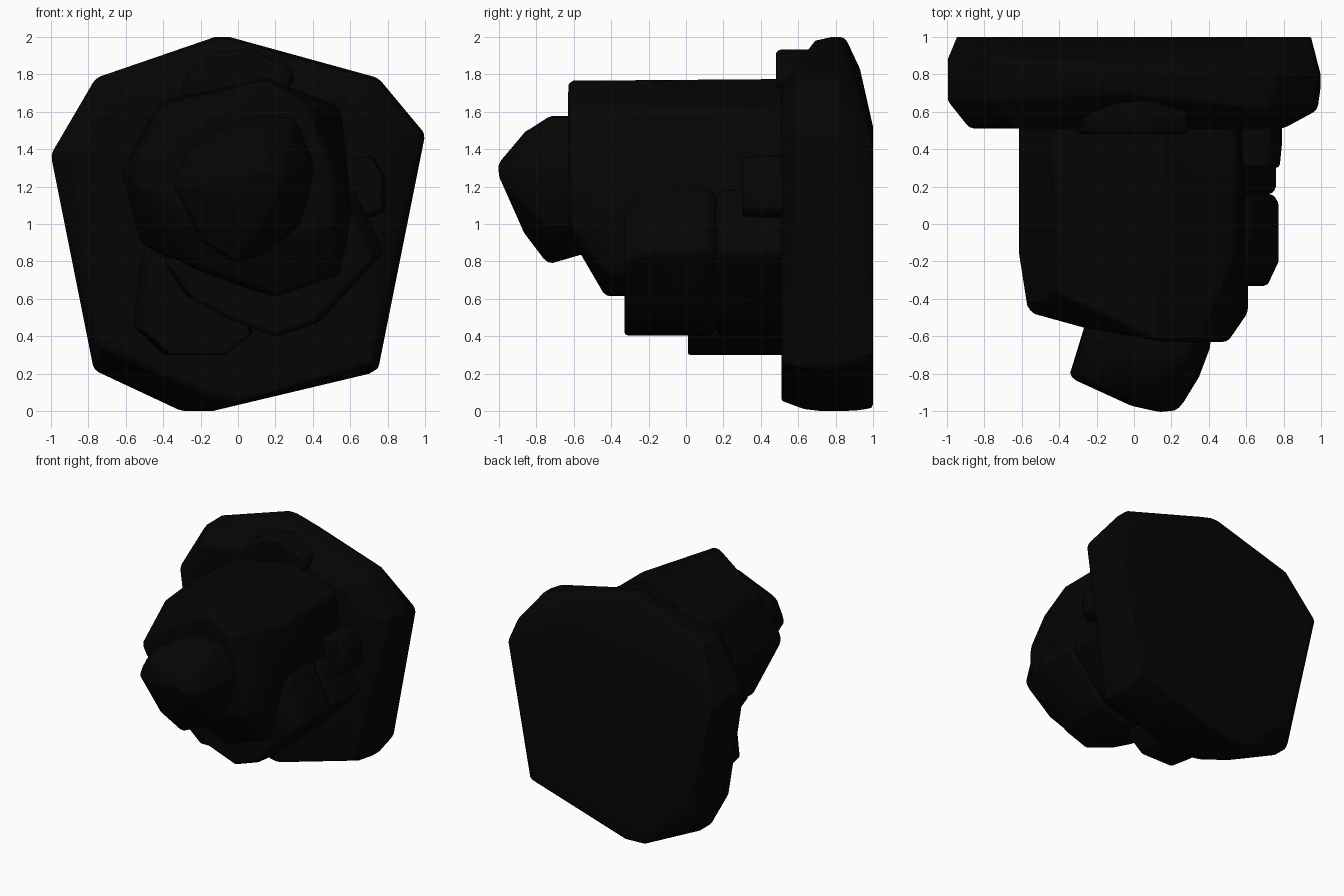
import bpy, bmesh, math

mat = bpy.data.materials.new("black_rock")
mat.diffuse_color = (0.0015, 0.0015, 0.0015, 1)


def ring(y, pts, s=1.0, c=(0, 1)):
    """Outline given in x, z placed at depth y, scaled about the point c."""
    return [(c[0] + (x - c[0]) * s, y, c[1] + (z - c[1]) * s) for x, z in pts]


def rock(name, points, bevel=0.025):
    """Faceted chunk: convex hull of the outlines with softened edges."""
    bm = bmesh.new()
    for p in points:
        bm.verts.new(p)
    res = bmesh.ops.convex_hull(bm, input=bm.verts[:])
    junk = {v for v in res["geom_interior"] + res["geom_unused"]
            if isinstance(v, bmesh.types.BMVert) and v.is_valid}
    bmesh.ops.delete(bm, geom=list(junk), context='VERTS')
    bmesh.ops.dissolve_limit(bm, angle_limit=math.radians(4),
                             verts=bm.verts[:], edges=bm.edges[:])
    bmesh.ops.recalc_face_normals(bm, faces=bm.faces[:])
    me = bpy.data.meshes.new(name)
    bm.to_mesh(me)
    bm.free()
    ob = bpy.data.objects.new(name, me)
    bpy.context.collection.objects.link(ob)
    me.materials.append(mat)
    mod = ob.modifiers.new("soft_edges", 'BEVEL')
    mod.width, mod.segments = bevel, 2
    mod.limit_method, mod.angle_limit = 'ANGLE', math.radians(20)
    bpy.ops.object.select_all(action='DESELECT')
    bpy.context.view_layer.objects.active = ob
    ob.select_set(True)
    bpy.ops.object.shade_smooth_by_angle(angle=math.radians(30))
    return ob


# wide slab at the back, with chamfered rims
upper = [(0.75, 1.78), (1.0, 1.48), (0.75, 0.23), (0.70, 0.2), (-0.14, 0.0)]
left_rim = [(-1.0, 1.37), (-0.76, 1.78)]
crest = [(-0.12, 2.0), (-0.05, 2.0)]
low_left = [(-0.30, 0.0), (-0.77, 0.22)]
plate_front = [(0.3, 1.74), (0.64, 1.66), (0.8, 1.45), (0.72, 0.26), (0.0, 0.05),
               (-0.2, 0.11), (-0.75, 0.36), (-0.88, 1.36), (-0.68, 1.68),
               (-0.35, 1.74)]
plate_back = [(0.95, 1.4), (0.74, 0.28), (-0.14, 0.01), (-0.3, 0.02),
              (-0.71, 0.42), (-0.95, 1.37), (-0.6, 1.5), (0.1, 1.57), (0.7, 1.52)]
rock("back_slab", ring(0.51, plate_front) + ring(0.61, upper, 0.985, (0, 0.9))
     + ring(0.66, left_rim) + ring(0.69, crest, 0.98) + ring(0.72, upper)
     + ring(0.76, low_left) + ring(0.78, crest) + ring(0.81, upper)
     + ring(0.85, crest) + ring(0.88, left_rim + low_left)
     + [(-0.1, 0.93, 1.83), (-0.65, 0.94, 1.68), (0.68, 0.93, 1.7)]
     + ring(1.0, plate_back), 0.025)

# main block, its front sloping at the corners and below
main = [(-0.62, 1.28), (-0.42, 1.65), (0.15, 1.78), (0.55, 1.62), (0.61, 1.0),
        (0.55, 0.72), (0.2, 0.61), (-0.26, 0.75), (-0.52, 0.9)]
rock("main_block", ring(0.6, main) + ring(-0.15, main)
     + [(-0.57, -0.47, 1.25), (-0.42, -0.36, 1.63), (-0.28, -0.55, 1.5),
        (0.15, -0.63, 1.77), (0.36, -0.63, 1.64), (0.5, -0.63, 1.3),
        (0.61, -0.47, 1.05), (0.54, -0.43, 0.73), (0.2, -0.43, 0.61),
        (-0.24, -0.43, 0.78), (0.5, -0.63, 1.0), (0.15, -0.61, 0.92),
        (-0.2, -0.57, 1.0)])

# tapered knob at the front
knob = [(-0.25, 1.22), (-0.24, 1.38), (-0.1, 1.5), (0.12, 1.58), (0.32, 1.56),
        (0.43, 1.3), (0.34, 1.0), (0.2, 0.9), (0.0, 0.85), (-0.17, 0.92)]
rock("front_knob", ring(-0.5, knob)
     + [(-0.29, -0.7, 1.38), (-0.1, -0.72, 1.51), (0.12, -0.72, 1.58),
        (0.29, -0.72, 1.57), (0.41, -0.66, 1.3), (0.32, -0.76, 1.0),
        (0.2, -0.75, 0.88), (0.0, -0.74, 0.78), (-0.19, -0.76, 0.9),
        (-0.35, -0.82, 1.2), (-0.26, -0.84, 1.36), (0.12, -0.86, 1.5),
        (0.35, -0.82, 1.28), (0.0, -0.98, 1.24), (0.14, -1.01, 1.32),
        (0.24, -1.0, 1.25), (0.1, -0.87, 0.95)])

# lower right pair of chunks, separated by a narrow groove
lower = [(0.5, 1.25), (0.62, 1.18), (0.78, 0.85), (0.44, 0.48), (0.21, 0.4),
         (-0.06, 0.5), (-0.28, 0.62), (-0.4, 0.8), (0.0, 1.2)]
rock("lower_chunk_front", ring(-0.33, lower, 0.91, (0.1, 0.4))
     + ring(-0.2, lower) + ring(0.12, lower)
     + ring(0.16, lower, 0.95, (0.1, 0.7)))
rock("lower_chunk_rear", ring(0.16, lower, 0.95, (0.1, 0.7))
     + ring(0.2, lower, 0.98, (0.1, 0.7)) + ring(0.6, lower, 0.98, (0.1, 0.7)))

# lower left chunk
left = [(-0.45, 0.95), (-0.52, 0.82), (-0.56, 0.45), (-0.39, 0.3), (-0.07, 0.3),
        (0.08, 0.42), (0.0, 0.7), (-0.2, 0.9)]
rock("lower_left_chunk", ring(0.01, left, 0.9, (-0.05, 0.3))
     + ring(0.18, left) + ring(0.6, left))

# small chunk on the right side
side = [(0.5, 1.3), (0.6, 1.34), (0.72, 1.37), (0.785, 1.25), (0.79, 1.07),
        (0.7, 1.03), (0.5, 1.1)]
rock("side_chunk", ring(0.3, side, 0.95, (0.55, 1.2)) + ring(0.42, side)
     + ring(0.6, side), 0.02)

# small chunk on top
top = [(-0.31, 1.7), (-0.26, 1.83), (-0.1, 1.92), (0.06, 1.935), (0.28, 1.84),
       (0.3, 1.76), (0.2, 1.65), (-0.2, 1.62)]
rock("top_chunk", ring(0.48, top, 0.94, (0, 1.75)) + ring(0.51, top)
     + ring(0.7, top), 0.02)
